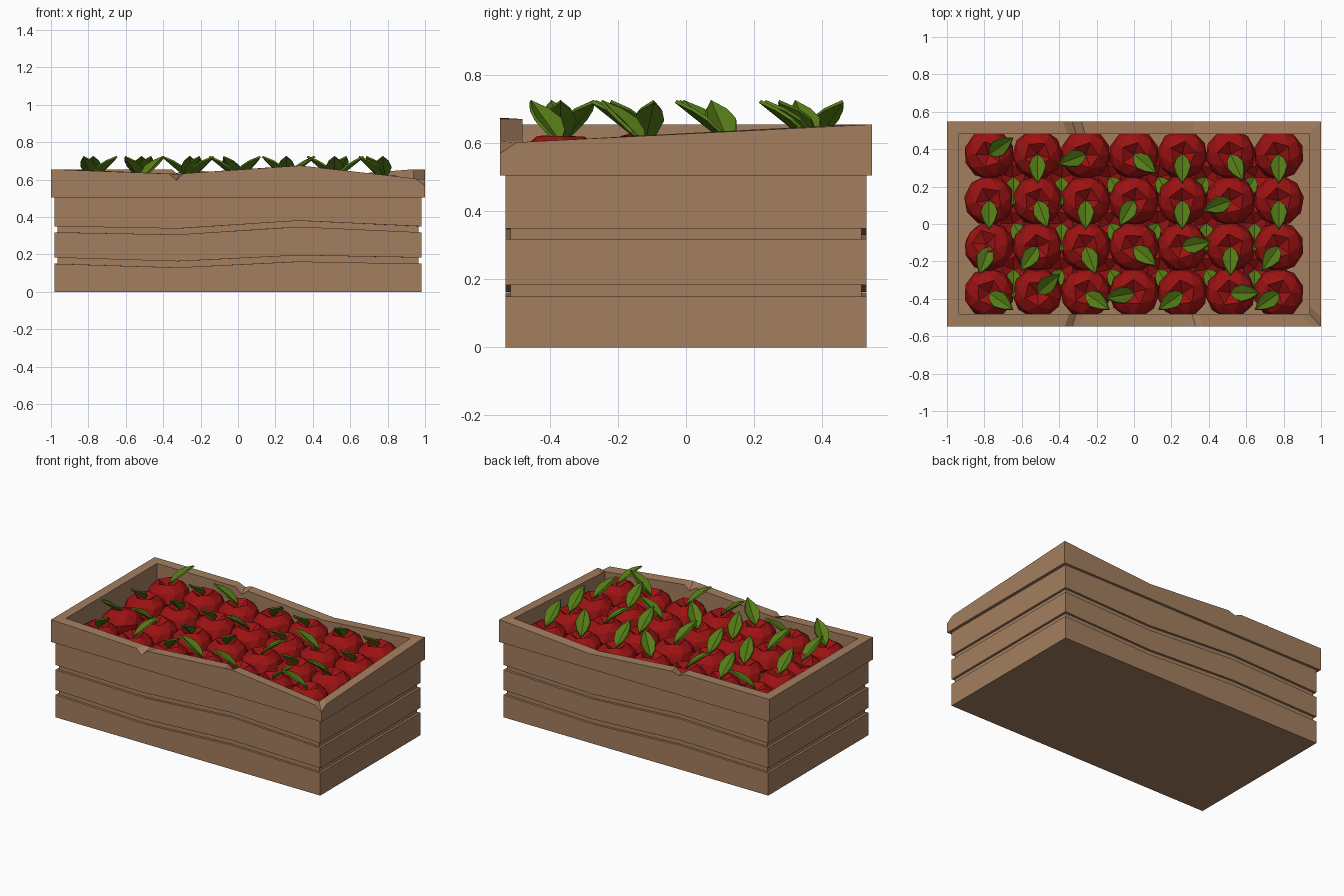
import bpy, bmesh, math, random
from mathutils import Matrix, Vector

if "Cube" in bpy.data.objects:
    bpy.data.objects.remove(bpy.data.objects["Cube"])

random.seed(4)


def material(name, rgb):
    m = bpy.data.materials.new(name)
    m.diffuse_color = (*rgb, 1)
    m.use_nodes = True
    m.node_tree.nodes["Principled BSDF"].inputs["Base Color"].default_value = m.diffuse_color
    return m


WOOD = material("wood", (0.37, 0.21, 0.115))
RED = material("red_skin", (0.33, 0.006, 0.006))
GREEN = material("leaf_green", (0.09, 0.2, 0.008))


def mesh_from(bm, name, mat):
    bmesh.ops.recalc_face_normals(bm, faces=bm.faces)
    me = bpy.data.meshes.new(name)
    bm.to_mesh(me)
    bm.free()
    me.materials.append(mat)
    return me


def place(name, me, loc=(0, 0, 0), rot=(0, 0, 0)):
    ob = bpy.data.objects.new(name, me)
    ob.location, ob.rotation_euler = loc, rot
    bpy.context.collection.objects.link(ob)
    return ob


# Stations around the crate, as fractions of its half width and half depth
XS = [-1, -0.37, -0.33, -0.29, 0.28, 0.33, 0.37, 0.95]
LOOP = [(x, -1) for x in XS] + [(1, -1), (1, -0.91)]
LOOP += [(x, 1) for x in (1, 0.33, -0.28, -0.33, -0.38, -1)]


def wave(sx, sy, front, back):
    """Height offset of a hand-hewn edge, bent at thirds of each long side."""
    def lerp(v):
        t = min(max((sx + 1) * 1.5, 0), 2.9999)
        i = int(t)
        return v[i] + (v[i + 1] - v[i]) * (t - i)
    k = (sy + 1) / 2
    return lerp(front) * (1 - k) + lerp(back) * k


def ring(name, outer, inner, low, high, chips={}):
    """Closed board ring; low and high are (base, front wave, back wave)."""
    bm = bmesh.new()
    rows = []
    for sx, sy in LOOP:
        zl = low[0] + wave(sx, sy, *low[1:])
        zh = high[0] + wave(sx, sy, *high[1:])
        do, di = chips.get((sx, sy), (0, 0))
        o, i = (sx * outer[0], sy * outer[1]), (sx * inner[0], sy * inner[1])
        rows.append([bm.verts.new((*p, z)) for p, z in
                     ((o, zl), (o, zh - do), (i, zh - di), (i, zl))])
    for a, b in zip(rows, rows[1:] + rows[:1]):
        for k in range(4):
            n = (k + 1) % 4
            bm.faces.new((a[k], b[k], b[n], a[n]))
    return place(name, mesh_from(bm, name, WOOD))


FLAT = ([0] * 4, [0] * 4)
G1 = ([0, -0.02, 0.012, 0], [0, 0.012, -0.02, 0])
G2 = ([0, -0.012, 0.03, 0], [0, 0.02, -0.02, 0])
TOP = ([0.005, -0.02, 0.025, -0.05], [0.005, 0.005, -0.045, 0.005])

# Crate: recessed core, three planks, overhanging chipped rim, floor
ring("crate_core", (0.965, 0.515), (0.94, 0.485), (0.02, *FLAT), (0.53, *FLAT))
for name, lo, hi in (("lower_plank", (0, *FLAT), (0.15, *G1)),
                     ("middle_plank", (0.183, *G1), (0.318, *G2)),
                     ("upper_plank", (0.35, *G2), (0.51, *FLAT))):
    ring(name, (0.98, 0.53), (0.955, 0.505), lo, hi)
ring("crate_rim", (1.0, 0.547), (0.937, 0.48), (0.505, *FLAT), (0.65, *TOP),
     {(-0.33, -1): (0.035, 0), (0.33, -1): (0, 0.035),
      (-0.33, 1): (0.02, 0.04), (1, -1): (0.03, 0)})
bm = bmesh.new()
bmesh.ops.create_cube(bm, size=1, matrix=Matrix.Translation((0, 0, 0.02)) @
                      Matrix.Diagonal((1.94, 1.04, 0.04, 1)))
place("crate_floor", mesh_from(bm, "crate_floor", WOOD))

# Fruit: squashed faceted ball with a dimpled top
bm = bmesh.new()
bmesh.ops.create_icosphere(bm, subdivisions=2, radius=0.135)
for v in bm.verts:
    pole = v.co.z > 0.13
    taper = 1 if v.co.z > -0.03 else 0.85
    v.co = Vector((v.co.x * taper, v.co.y * taper, v.co.z * (0.4 if pole else 0.85)))
fruit = mesh_from(bm, "fruit", RED)

# Leaf: folded pointed blade growing along +x and rising
bm = bmesh.new()
spine = [(0, 0), (0.035, 0.033), (0.075, 0.046), (0.115, 0.032), (0.155, 0)]
rows = []
for x, w in spine:
    z = x * 0.8
    rows.append([bm.verts.new((x - 0.3 * w, s * w, z + 0.25 * w)) if s else
                 bm.verts.new((x, 0, z)) for s in ((-1, 0, 1) if w else (0,))])
for a, b in zip(rows, rows[1:]):
    if len(a) == 1 or len(b) == 1:
        tip, side = (a[0], b) if len(a) == 1 else (b[0], a)
        for k in range(2):
            bm.faces.new((tip, side[k], side[k + 1]))
    else:
        for k in range(2):
            bm.faces.new((a[k], b[k], b[k + 1], a[k + 1]))
leaf = mesh_from(bm, "leaf", GREEN)


def add_fruit(x, y, z, angle, tilt=0):
    place("fruit", fruit, (x, y, z), (tilt, tilt, random.uniform(0, 6.28)))
    a = math.radians(angle)
    ob = place("leaf", leaf, (x, y, z + 0.077), (0, 0, a))
    mod = ob.modifiers.new("thickness", "SOLIDIFY")
    mod.thickness, mod.offset = 0.01, 0


# Upper layer, with the leaf direction for each fruit from the back row forward
ANGLES = [(35, -90, -160, -40, -90, -65, -90),
          (-90, -70, -90, -120, -90, -160, -90),
          (-110, -125, -70, -40, 10, -90, -125),
          (-35, 40, -35, -170, -145, 0, -145)]
for r, row in enumerate(ANGLES):
    for c, ang in enumerate(row):
        tilt = 0.25 if (r, c) == (2, 0) else random.uniform(-0.04, 0.04)
        add_fruit((c - 3) * 0.258, 0.372 - r * 0.247, 0.522, ang, tilt)

# Lower layer glimpsed through the gaps
for r in range(3):
    for c in range(6):
        add_fruit((c - 2.5) * 0.258, 0.25 - r * 0.247, 0.37, random.choice((-90, -60, -120)))
